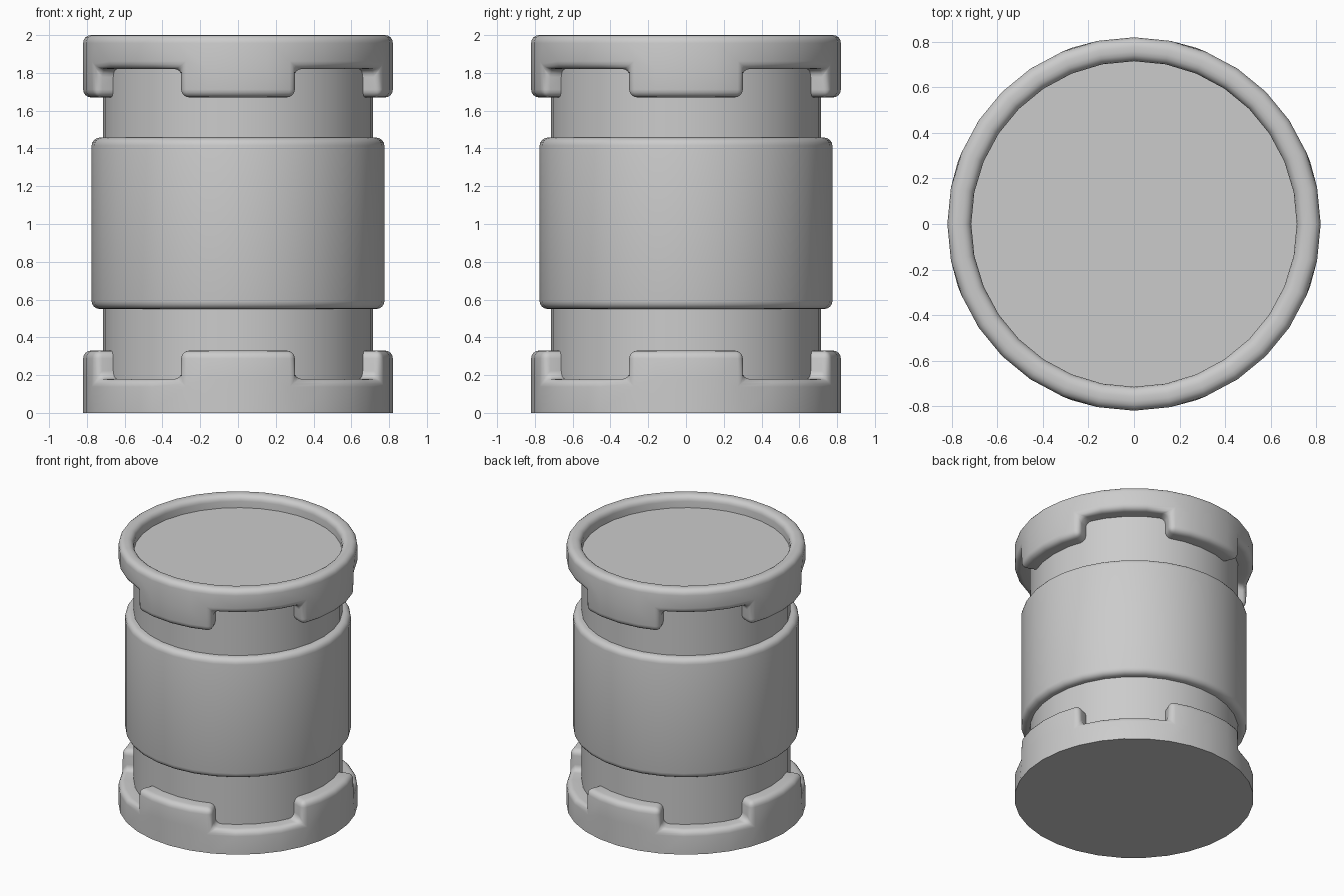
import bpy, bmesh
from math import cos, sin, tau, radians

cube = bpy.data.objects.get("Cube")
if cube:
    bpy.data.objects.remove(cube)

SIDES = 32
CORE, BAND, OUTER = 0.715, 0.775, 0.82
ROUND = 0.042

grey = bpy.data.materials.new("plain grey")
grey.use_nodes = True
grey.diffuse_color = (0.6, 0.6, 0.6, 1)
grey.node_tree.nodes["Principled BSDF"].inputs["Base Color"].default_value = (0.6, 0.6, 0.6, 1)


def finish(name, bm):
    bmesh.ops.recalc_face_normals(bm, faces=bm.faces)
    mesh = bpy.data.meshes.new(name)
    bm.to_mesh(mesh)
    bm.free()
    mesh.materials.append(grey)
    obj = bpy.data.objects.new(name, mesh)
    bpy.context.collection.objects.link(obj)
    bpy.ops.object.select_all(action='DESELECT')
    obj.select_set(True)
    bpy.context.view_layer.objects.active = obj
    bpy.ops.object.shade_smooth_by_angle(angle=radians(35))
    return obj


def round_edges(bm, edges):
    bmesh.ops.bevel(bm, geom=edges, offset=ROUND, segments=4, profile=0.5,
                    affect='EDGES', clamp_overlap=True)


def drum(name, radius, low, high, rounded=False):
    bm = bmesh.new()
    bmesh.ops.create_cone(bm, cap_ends=True, segments=SIDES, radius1=radius,
                          radius2=radius, depth=high - low)
    bmesh.ops.translate(bm, vec=(0, 0, (low + high) / 2), verts=bm.verts)
    if rounded:
        round_edges(bm, [e for e in bm.edges if e.calc_face_angle() > radians(30)])
    return finish(name, bm)


def collar(name, end, inward, round_rim):
    """Ring at one end of the drum with four tabs pointing to the middle."""
    levels = [end, end + inward * 0.18, end + inward * 0.33]
    bm = bmesh.new()
    verts = {}

    def v(i, layer, radius):
        key = (i % SIDES, layer, radius)
        if key not in verts:
            a = tau * key[0] / SIDES
            verts[key] = bm.verts.new((radius * cos(a), radius * sin(a), levels[layer]))
        return verts[key]

    def tab(i):
        return (i + 2) % 8 < 4

    for i in range(SIDES):
        last = 2 if tab(i) else 1
        # inner and outer walls
        for r in (CORE, OUTER):
            for k in range(last):
                bm.faces.new((v(i, k, r), v(i + 1, k, r), v(i + 1, k + 1, r), v(i, k + 1, r)))
        # end faces
        for k in (0, last):
            bm.faces.new((v(i, k, CORE), v(i + 1, k, CORE), v(i + 1, k, OUTER), v(i, k, OUTER)))
        # tab sides
        if tab(i) != tab(i - 1):
            bm.faces.new((v(i, 1, CORE), v(i, 2, CORE), v(i, 2, OUTER), v(i, 1, OUTER)))

    bmesh.ops.recalc_face_normals(bm, faces=bm.faces)
    chosen = []
    for e in bm.edges:
        at_end = all(abs(p.co.z - end) < 0.001 for p in e.verts)
        at_core = all(p.co.xy.length < CORE + 0.01 for p in e.verts)
        keep = round_rim if at_end else not at_core
        if keep and e.calc_face_angle() > radians(30):
            chosen.append(e)
    round_edges(bm, chosen)
    return finish(name, bm)


drum("core_drum", CORE, 0, 1.91)
drum("middle_band", BAND, 0.55, 1.457, rounded=True)
collar("bottom_collar", 0, 1, round_rim=False)
collar("top_collar", 2, -1, round_rim=True)
